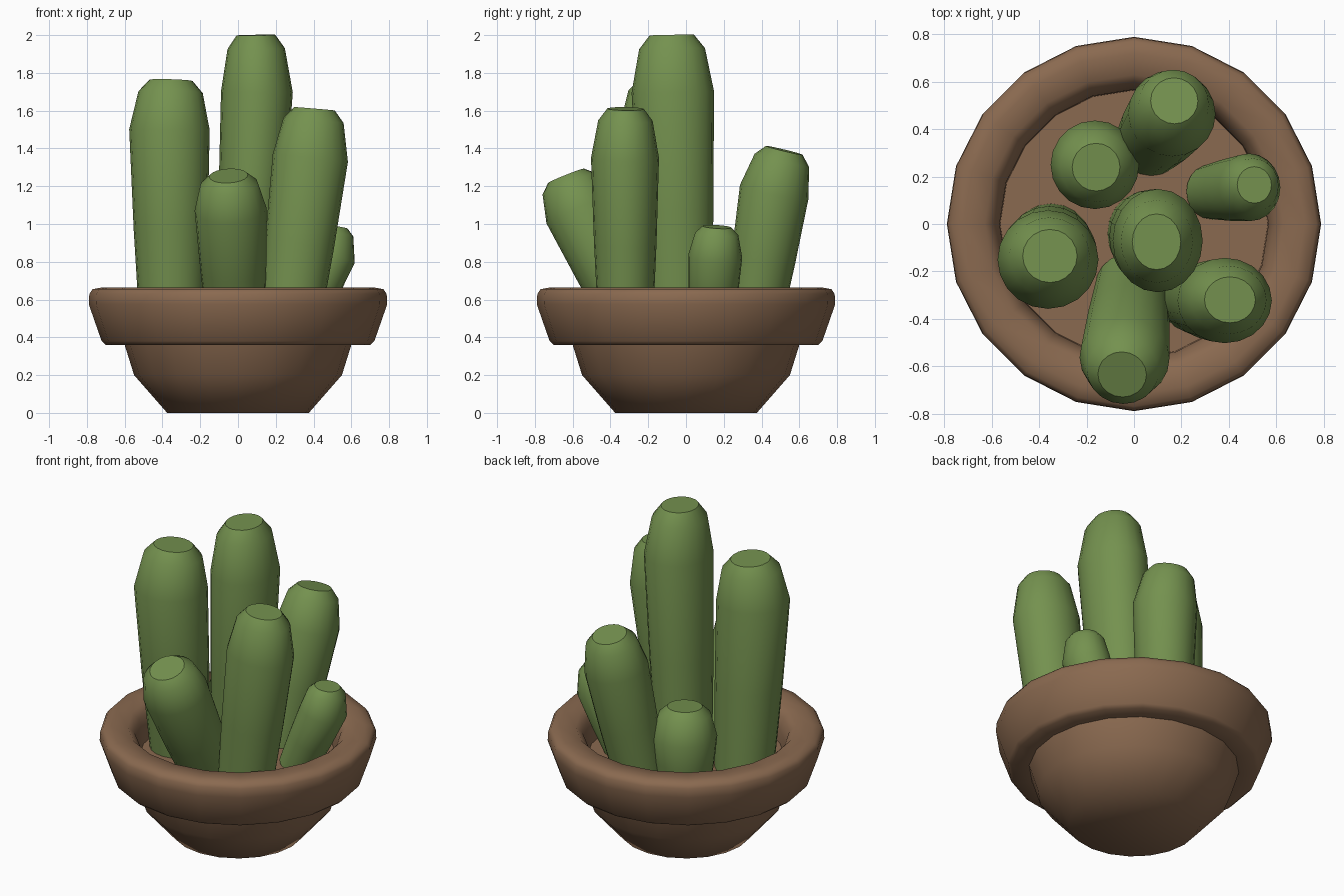
import bpy, bmesh
from math import sin, cos, pi, radians
from mathutils import Vector

if "Cube" in bpy.data.objects:
    bpy.data.objects.remove(bpy.data.objects["Cube"], do_unlink=True)

SIDES = 20
UP = Vector((0, 0, 1))


def make_material(name, colour):
    mat = bpy.data.materials.new(name)
    mat.use_nodes = True
    mat.diffuse_color = (*colour, 1)
    mat.node_tree.nodes["Principled BSDF"].inputs["Base Color"].default_value = (*colour, 1)
    return mat


clay = make_material("brown clay", (0.255, 0.143, 0.08))
green = make_material("cactus green", (0.175, 0.285, 0.078))


def loft(name, rings, mat, angle):
    """Skin a row of rings, each (centre, axis, x radius, y radius), with closed ends."""
    bm = bmesh.new()
    loops = []
    for centre, axis, rx, ry in rings:
        turn = UP.rotation_difference(axis)
        loops.append([bm.verts.new(centre + turn @ Vector((rx * cos(a), ry * sin(a), 0)))
                      for a in (2 * pi * i / SIDES for i in range(SIDES))])
    for low, high in zip(loops, loops[1:]):
        for i in range(SIDES):
            j = (i + 1) % SIDES
            bm.faces.new((low[i], low[j], high[j], high[i]))
    bm.faces.new(loops[0][::-1])
    bm.faces.new(loops[-1])
    bmesh.ops.recalc_face_normals(bm, faces=bm.faces)
    mesh = bpy.data.meshes.new(name)
    bm.to_mesh(mesh)
    bm.free()
    mesh.materials.append(mat)
    obj = bpy.data.objects.new(name, mesh)
    bpy.context.collection.objects.link(obj)
    bpy.ops.object.select_all(action="DESELECT")
    obj.select_set(True)
    bpy.context.view_layer.objects.active = obj
    bpy.ops.object.shade_smooth_by_angle(angle=radians(angle))
    return obj


# Pot: bowl, overhanging rim, rounded lip, inner wall; the last ring closes as the soil
pot_profile = [(0.375, 0), (0.55, 0.2), (0.6, 0.36), (0.7, 0.36), (0.722, 0.38),
               (0.79, 0.575), (0.787, 0.63), (0.77, 0.655), (0.72, 0.664),
               (0.63, 0.66), (0.59, 0.62), (0.568, 0.55), (0.565, 0.47)]
loft("pot", [(UP * z, UP, r, r) for r, z in pot_profile], clay, 50)


# Cactus stem: narrow at the soil, widest at the shoulder, chamfered to a flat tip
def stem(name, base, shoulder, tip, rx, ry):
    base, shoulder, tip = Vector(base), Vector(shoulder), Vector(tip)
    body, head = (shoulder - base).normalized(), (tip - shoulder).normalized()
    steps = [(base, body, 0.8), (base.lerp(shoulder, 0.5), body, 0.92),
             (shoulder, (body + head).normalized(), 1),
             (shoulder.lerp(tip, 0.76), head, 0.8), (tip, head, 0.54)]
    loft(name, [(c, axis, rx * k, ry * k) for c, axis, k in steps], green, 40)


stem("centre_stem", (0.04, -0.04, 0.45), (0.1, -0.07, 1.7), (0.095, -0.075, 2), 0.19, 0.218)
stem("right_stem", (-0.35, -0.08, 0.45), (-0.363, -0.15, 1.5), (-0.355, -0.135, 1.76), 0.213, 0.208)
stem("left_stem", (0.27, -0.32, 0.45), (0.383, -0.323, 1.35), (0.405, -0.32, 1.61), 0.2, 0.18)
stem("front_stem", (-0.01, -0.26, 0.45), (-0.04, -0.565, 1.08), (-0.05, -0.635, 1.255), 0.19, 0.19)
stem("back_stem", (0.07, 0.35, 0.45), (0.16, 0.467, 1.17), (0.17, 0.52, 1.39), 0.185, 0.185)
stem("short_back_stem", (-0.17, 0.255, 0.45), (-0.165, 0.25, 0.74), (-0.16, 0.24, 0.92), 0.187, 0.187)
stem("short_left_stem", (0.32, 0.135, 0.45), (0.488, 0.155, 0.83), (0.508, 0.165, 0.985), 0.135, 0.143)
